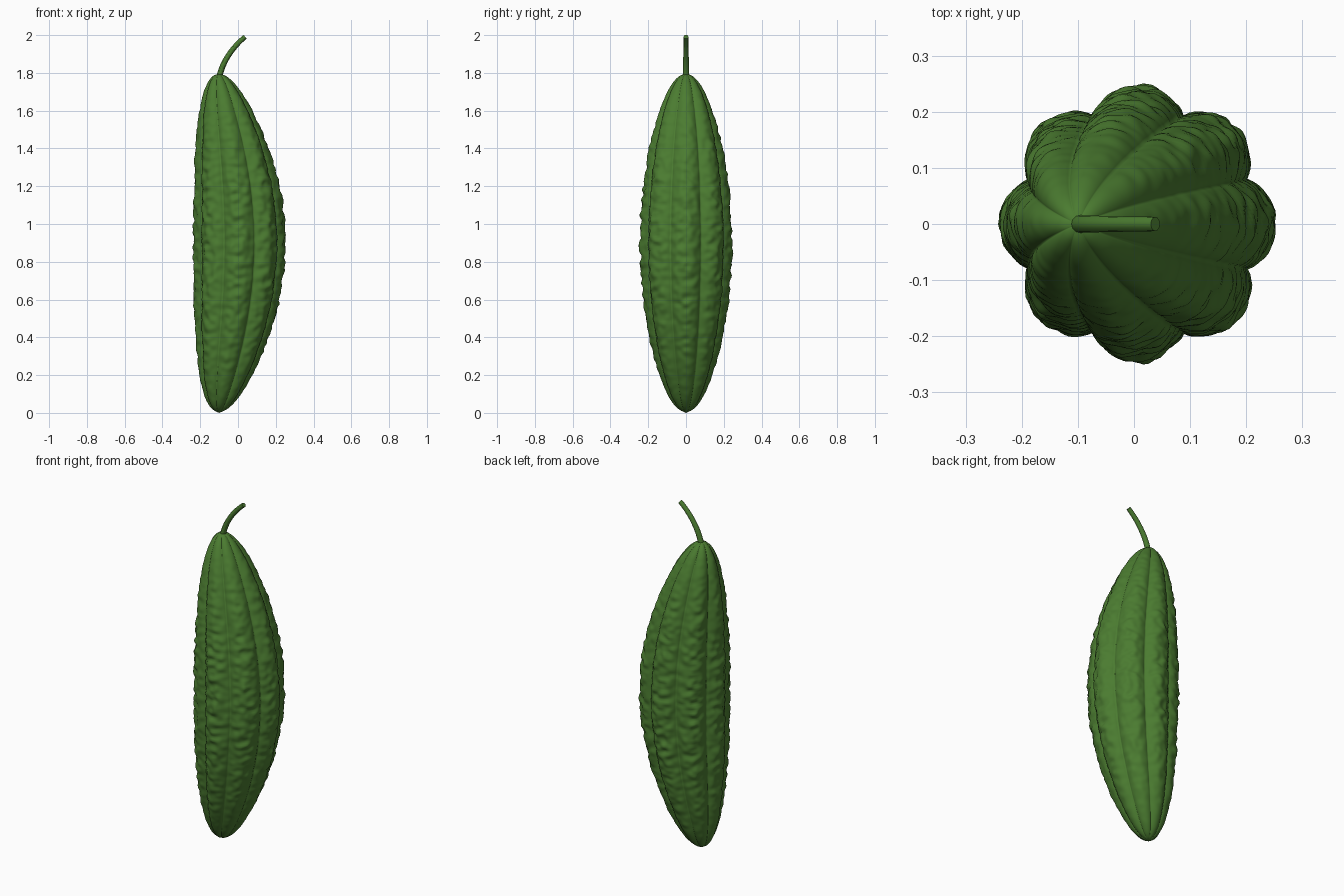
import bpy, bmesh, math
from mathutils import Vector, noise

if "Cube" in bpy.data.objects:
    bpy.data.objects.remove(bpy.data.objects["Cube"], do_unlink=True)

LOBES = 8
SIDES = 192
RINGS = 200
BOTTOM, TOP = 0.005, 1.795


def material(name, rgb):
    mat = bpy.data.materials.new(name)
    mat.use_nodes = True
    mat.diffuse_color = (*rgb, 1)
    mat.node_tree.nodes["Principled BSDF"].inputs["Base Color"].default_value = (*rgb, 1)
    return mat


green = material("leaf green", (0.07, 0.2, 0.03))


def skin_point(t, angle):
    """Point on the ribbed, warty skin at height fraction t."""
    swell = math.sin(math.pi * t)
    lobe = abs(math.cos(angle * LOBES / 2))
    radius = 0.242 * swell ** 0.5 * (0.865 + 0.135 * lobe ** 0.8)
    centre = Vector((-0.1 + 0.108 * swell, 0, BOTTOM + (TOP - BOTTOM) * t))
    out = Vector((math.cos(angle), math.sin(angle), 0))
    p = centre + out * radius
    # warts fade out in the grooves and toward both ends
    wart = noise.noise(Vector((p.x * 24, p.y * 24, p.z * 32)))
    return p + out * 0.014 * wart * swell * (0.3 + 0.7 * lobe)


# Fruit body: stacked rings closed by a point at each end
bm = bmesh.new()
rings = []
for i in range(1, RINGS):
    t = (1 - math.cos(math.pi * i / RINGS)) / 2
    t = 0.65 * i / RINGS + 0.35 * t
    rings.append([bm.verts.new(skin_point(t, math.tau * j / SIDES)) for j in range(SIDES)])
for low, high in zip(rings, rings[1:]):
    for j in range(SIDES):
        k = (j + 1) % SIDES
        bm.faces.new((low[j], low[k], high[k], high[j]))
tip = bm.verts.new((-0.1, 0, 0))
crown = bm.verts.new((-0.1, 0, TOP))
for j in range(SIDES):
    k = (j + 1) % SIDES
    bm.faces.new((tip, rings[0][k], rings[0][j]))
    bm.faces.new((crown, rings[-1][j], rings[-1][k]))
mesh = bpy.data.meshes.new("fruit_body")
bm.to_mesh(mesh)
bm.free()
mesh.materials.append(green)
mesh.shade_smooth()
body = bpy.data.objects.new("fruit_body", mesh)
bpy.context.collection.objects.link(body)

# Stem: bent tapering tube
curve = bpy.data.curves.new("stem", "CURVE")
curve.dimensions = "3D"
curve.bevel_depth = 0.016
curve.bevel_resolution = 4
curve.use_fill_caps = True
spline = curve.splines.new("BEZIER")
spline.bezier_points.add(1)
start, end = spline.bezier_points
start.co, start.handle_left, start.handle_right = (-0.1, 0, 1.77), (-0.11, 0, 1.7), (-0.085, 0, 1.86)
end.co, end.handle_left, end.handle_right = (0.038, 0, 1.991), (-0.025, 0, 1.94), (0.1, 0, 2.04)
end.radius = 0.8
curve.materials.append(green)
stem = bpy.data.objects.new("stem", curve)
bpy.context.collection.objects.link(stem)
bpy.context.view_layer.objects.active = stem
stem.select_set(True)
bpy.ops.object.convert(target="MESH")
bpy.ops.object.shade_smooth_by_angle()
